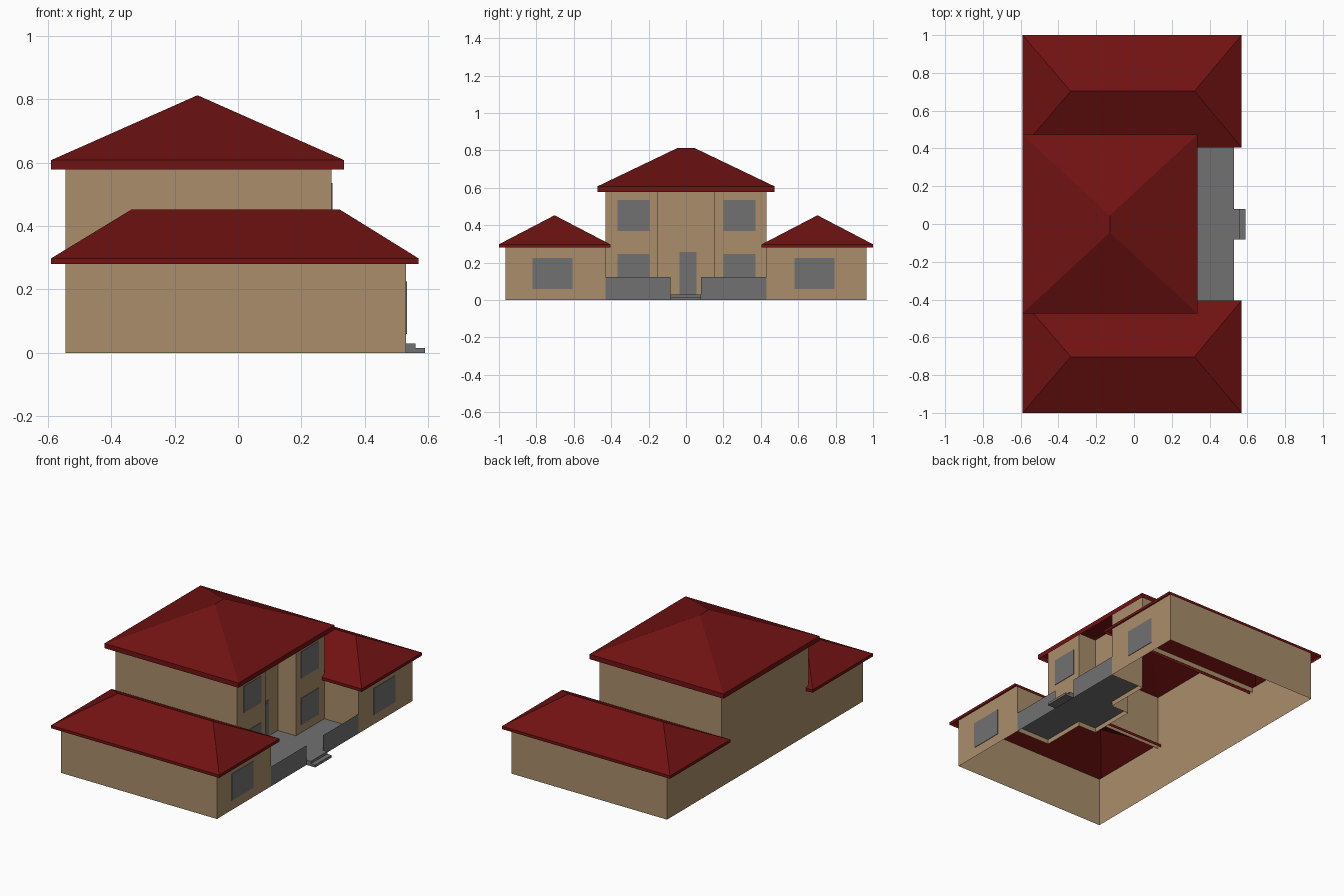
import bpy

if "Cube" in bpy.data.objects:
    bpy.data.objects.remove(bpy.data.objects["Cube"])


def material(name, rgb):
    m = bpy.data.materials.new(name)
    m.diffuse_color = (*rgb, 1)
    m.use_nodes = True
    m.node_tree.nodes["Principled BSDF"].inputs["Base Color"].default_value = m.diffuse_color
    return m


TAN = material("tan_wall", (0.40, 0.27, 0.145))
RED = material("red_roof", (0.165, 0.006, 0.006))
GREY = material("grey_stone", (0.165, 0.165, 0.165))


def mesh(name, verts, faces, mat):
    me = bpy.data.meshes.new(name)
    me.from_pydata(verts, [], faces)
    me.materials.append(mat)
    ob = bpy.data.objects.new(name, me)
    bpy.context.collection.objects.link(ob)
    return ob


def wall(name, path, z0, z1, mat=TAN):
    """Upright sheet along a plan path, outside on the right-hand side."""
    n = len(path)
    verts = [(x, y, z0) for x, y in path] + [(x, y, z1) for x, y in path]
    mesh(name, verts, [(i, i + 1, n + i + 1, n + i) for i in range(n - 1)], mat)


def box(name, x0, x1, y0, y1, z0, z1, mat=GREY):
    verts = [(x, y, z) for z in (z0, z1) for x, y in ((x0, y0), (x1, y0), (x1, y1), (x0, y1))]
    faces = [(3, 2, 1, 0), (4, 5, 6, 7)] + [(i, (i + 1) % 4, (i + 1) % 4 + 4, i + 4) for i in range(4)]
    mesh(name, verts, faces, mat)


def hip_roof(name, x0, x1, y0, y1, z0, z1, ridge, top):
    """Fascia band with a hipped top, open underneath; ridge = two plan points."""
    corners = ((x0, y0), (x1, y0), (x1, y1), (x0, y1))
    verts = [(x, y, z) for z in (z0, z1) for x, y in corners] + [(x, y, top) for x, y in ridge]
    faces = [(i, (i + 1) % 4, (i + 1) % 4 + 4, i + 4) for i in range(4)]
    if ridge[0][1] == ridge[1][1]:      # ridge along x
        faces += [(4, 5, 9, 8), (5, 6, 9), (6, 7, 8, 9), (7, 4, 8)]
    else:                               # ridge along y
        faces += [(4, 5, 8), (5, 6, 9, 8), (6, 7, 9), (7, 4, 8, 9)]
    mesh(name, verts, faces, RED)


BACK, FRONT, PORCH, RECESS = -0.545, 0.295, 0.53, 0.17

# Two-storey main block with recessed entrance
wall("main_front_wall", [(FRONT, -0.43), (FRONT, -0.15), (RECESS, -0.15),
                         (RECESS, 0.15), (FRONT, 0.15), (FRONT, 0.43)], 0, 0.625)
wall("main_back_wall", [(BACK, 0.43), (BACK, -0.43)], 0, 0.625)
wall("main_side_wall_a", [(FRONT, 0.43), (BACK, 0.43)], 0.28, 0.625)
wall("main_side_wall_b", [(BACK, -0.43), (FRONT, -0.43)], 0.28, 0.625)
hip_roof("main_roof", -0.59, 0.335, -0.473, 0.473, 0.578, 0.608,
         ((-0.128, -0.045), (-0.128, 0.045)), 0.813)

# Single-storey wings, mirrored across y
wing = [(FRONT, 0.43), (PORCH, 0.43), (PORCH, 0.965), (BACK, 0.965), (BACK, 0.43)]
for side, s in (("a", 1), ("b", -1)):
    wall("wing_wall_" + side, [(x, s * y) for x, y in wing[::s]], 0, 0.31)
    y0, y1 = sorted((s * 0.405, s * 1.0))
    hip_roof("wing_roof_" + side, -0.59, 0.57, y0, y1, 0.28, 0.298,
             ((-0.335, s * 0.703), (0.32, s * 0.703)), 0.453)

# Windows and door as thin plates
for y0 in (-0.366, 0.2):
    for z0 in (0.08, 0.37):
        box("main_window", FRONT, FRONT + 0.003, y0, y0 + 0.171, z0, z0 + 0.166)
for y0 in (-0.82, 0.58):
    box("wing_window", PORCH, PORCH + 0.003, y0, y0 + 0.213, 0.06, 0.225)
box("door_frame", RECESS, RECESS + 0.004, -0.035, 0.056, 0.03, 0.258)
box("door_panel", RECESS + 0.004, RECESS + 0.008, -0.02, 0.041, 0.045, 0.245)

# Porch floor, low front walls and steps
floor = [(PORCH, -0.43), (PORCH, 0.43), (FRONT, 0.43), (FRONT, 0.15),
         (RECESS, 0.15), (RECESS, -0.15), (FRONT, -0.15), (FRONT, -0.43)]
mesh("porch_floor", [(x, y, 0.03) for x, y in floor], [tuple(range(8))], GREY)
wall("porch_low_wall_a", [(PORCH, -0.43), (PORCH, -0.082)], 0, 0.122, GREY)
wall("porch_low_wall_b", [(PORCH, 0.08), (PORCH, 0.43)], 0, 0.122, GREY)
box("upper_step", PORCH, 0.56, -0.082, 0.08, 0, 0.03)
box("lower_step", 0.56, 0.59, -0.082, 0.08, 0, 0.015)
